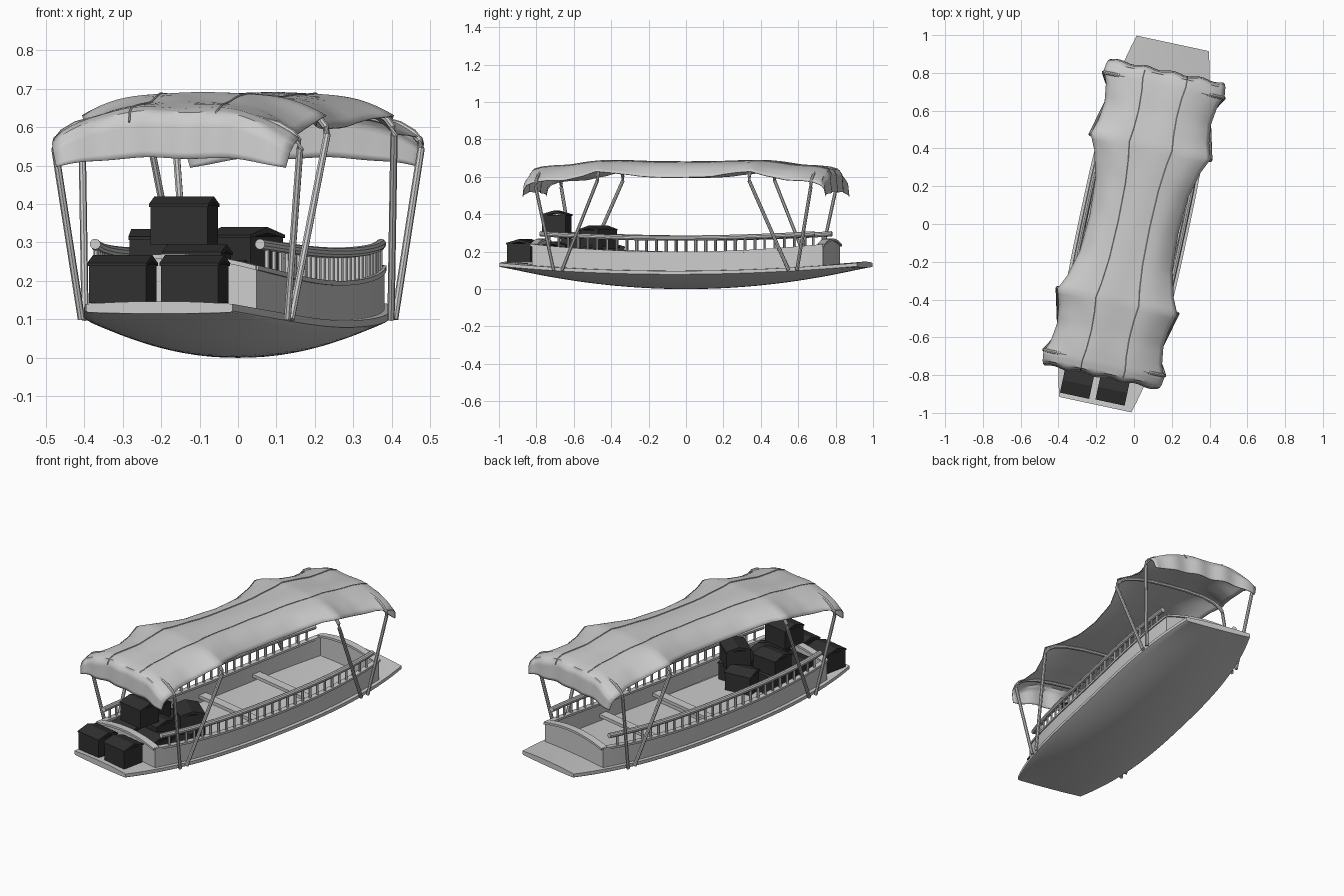
import bpy, bmesh, math, random
from mathutils import Matrix, Vector

if "Cube" in bpy.data.objects:
    bpy.data.objects.remove(bpy.data.objects["Cube"])

random.seed(4)
HEADING = math.radians(-12.1)   # the boat lies turned in plan
L = 0.978                       # half length
dark = bpy.data.materials.new("crate_dark")
dark.diffuse_color = (0.03, 0.03, 0.03, 1)
dark.use_nodes = True
dark.node_tree.nodes["Principled BSDF"].inputs["Base Color"].default_value = dark.diffuse_color


def finish(name, bm, smooth=True, mat=None):
    bmesh.ops.recalc_face_normals(bm, faces=bm.faces)
    me = bpy.data.meshes.new(name)
    bm.to_mesh(me)
    bm.free()
    ob = bpy.data.objects.new(name, me)
    bpy.context.collection.objects.link(ob)
    ob.rotation_euler.z = HEADING
    if mat:
        me.materials.append(mat)
    if smooth:
        bpy.context.view_layer.objects.active = ob
        ob.select_set(True)
        bpy.ops.object.shade_smooth_by_angle(angle=math.radians(35))
        ob.select_set(False)
    return ob


def loft(name, rings, closed=True, smooth=True):
    bm = bmesh.new()
    vs = [[bm.verts.new(p) for p in r] for r in rings]
    n = len(rings[0])
    for a, b in zip(vs, vs[1:]):
        for i in range(n if closed else n - 1):
            j = (i + 1) % n
            bm.faces.new((a[i], a[j], b[j], b[i]))
    if closed:
        bm.faces.new(vs[0])
        bm.faces.new(vs[-1])
    return finish(name, bm, smooth)


def tube(name, pts, r, sides=8):
    pts = [Vector(p) for p in pts]
    rings = []
    for i, p in enumerate(pts):
        d = (pts[min(i + 1, len(pts) - 1)] - pts[max(i - 1, 0)]).normalized()
        q = d.to_track_quat('Z', 'X')
        rings.append([p + q @ Vector((r * math.cos(a), r * math.sin(a), 0))
                      for a in [2 * math.pi * k / sides for k in range(sides)]])
    return loft(name, rings)


def span(a, b, n):
    return [a + (b - a) * i / n for i in range(n + 1)]


def width(v):
    return 0.29 - 0.095 * abs(v / L) ** 3


def rim(v):
    return 0.075 + 0.043 * (v / L) ** 2


def wall_top(v):
    return 0.188 + 0.04 * (v / 0.79) ** 2


# Hull: rounded bottom and arched deck
rings = []
for v in span(-L, L, 36):
    w, k, z = width(v), 0.115 * (v / L) ** 2, rim(v)
    S = span(-1, 1, 20)
    low = [(s * (w - 0.006), v, k + (z - k) * abs(s) ** 2.2) for s in S]
    top = [(s * w, v, z + 0.022 + 0.007 * (1 - s * s)) for s in reversed(S)]
    rings.append(low + [(w, v, z + 0.004)] + top + [(-w, v, z + 0.004)])
loft("hull", rings)

# Side walls, mouldings, rails and balusters
for side, tag in ((-1, "left"), (1, "right")):
    def strip(name, v1, inset, outset, lo, hi):
        loft(name, [[(side * (width(v) - 0.02 - inset), v, lo(v)),
                     (side * (width(v) - 0.02 + outset), v, lo(v)),
                     (side * (width(v) - 0.02 + outset), v, hi(v)),
                     (side * (width(v) - 0.02 - inset), v, hi(v))]
                    for v in span(-v1, v1, 32)])
    strip(tag + "_wall", 0.79, 0.018, 0, lambda v: rim(v) + 0.01, wall_top)
    strip(tag + "_wall_cap", 0.795, 0.024, 0.006, wall_top, lambda v: wall_top(v) + 0.012)

    def rail(v):
        return 0.273 + 0.022 * (v / 0.74) ** 2
    tube(tag + "_rail", [(side * (width(v) - 0.028), v, rail(v)) for v in span(-0.75, 0.75, 28)], 0.014, 10)
    for i, v in enumerate(span(-0.7, 0.7, 26)):
        u = side * (width(v) - 0.028)
        tube(f"{tag}_baluster_{i}", [(u, v, wall_top(v)), (u, v, rail(v))], 0.007, 6)

# Arched bulkheads at both ends
for e, tag in ((-1, "front"), (1, "back")):
    hw = width(0.79) - 0.02
    for nm, a, b, lo, hi in (("_bulkhead", 0.775, 0.795, None, 0), ("_bulkhead_cap", 0.765, 0.805, 0, 0.012)):
        rings = []
        for s in span(-1, 1, 16):
            arch = wall_top(0.79) + 0.03 * (1 - s * s)
            z0 = 0.125 if lo is None else arch + lo
            rings.append([(s * hw, e * a, z0), (s * hw, e * b, z0),
                          (s * hw, e * b, arch + hi), (s * hw, e * a, arch + hi)])
        loft(tag + nm, rings)


# Boards across the floor
def box(name, c, size, turn=0.0):
    bm = bmesh.new()
    m = Matrix.Translation(c) @ Matrix.Rotation(turn, 4, 'Z') @ Matrix.Diagonal((*size, 1))
    bmesh.ops.create_cube(bm, size=1, matrix=m)
    return finish(name, bm, False)


box("floor_panel", (0, -0.22, 0.115), (0.42, 0.44, 0.02))
for i, v in enumerate((-0.02, 0.36)):
    box(f"cross_board_{i}", (0, v, 0.135), (0.50, 0.05, 0.018))

# Canopy hoops: base v, top v, bend height, crown height
for e, tag in ((-1, "front"), (1, "back")):
    for nm, vb, vt, zb, zc in (("inner", 0.62, 0.415, 0.58, 0.675), ("outer", 0.665, 0.752, 0.545, 0.635)):
        d = zc - zb
        half = [(0.274, vb, 0.10), (0.326, vt, zb), (0.322, vt, zb + 0.22 * d),
                (0.305, vt, zb + 0.45 * d), (0.27, vt, zb + 0.68 * d),
                (0.2, vt, zb + 0.88 * d), (0.1, vt, zc - 0.002)]
        pts = [(-u, e * v, z) for u, v, z in half] + [(0, e * vt, zc)]
        pts += [(u, e * v, z) for u, v, z in reversed(half)]
        tube(f"{tag}_{nm}_hoop", pts, 0.0095)

# Cloth canopy: distance along, half width, centre height, edge height
KEYS = [(0, 0.24, 0.682, 0.597), (0.2, 0.252, 0.684, 0.605), (0.34, 0.288, 0.688, 0.625),
        (0.42, 0.325, 0.690, 0.632), (0.50, 0.30, 0.681, 0.605), (0.6, 0.288, 0.668, 0.585),
        (0.7, 0.302, 0.660, 0.580), (0.765, 0.327, 0.652, 0.570), (0.805, 0.322, 0.641, 0.555),
        (0.822, 0.315, 0.615, 0.535), (0.826, 0.31, 0.57, 0.515), (0.83, 0.305, 0.52, 0.495)]
stations = []
for a, b in zip(KEYS, KEYS[1:]):
    for f in (0, 0.33, 0.67):
        stations.append([x + (y - x) * f for x, y in zip(a, b)])
stations.append(list(KEYS[-1]))
stations = [[-k[0]] + k[1:] for k in reversed(stations[1:])] + stations
rings = []
for v, w, zc, ze in stations:
    row = []
    for s in span(-1, 1, 28):
        sag = 0.003 * math.sin(9 * s + 11 * v) * math.sin(14 * v)
        flare = 0.006 * math.sin(13 * s) if abs(v) > 0.81 else 0
        row.append((s * w, v + flare, zc + (ze - zc) * abs(s) ** 3.2 + sag))
    rings.append(row)
cloth = loft("canopy", rings, closed=False)
mod = cloth.modifiers.new("thickness", 'SOLIDIFY')
mod.thickness = 0.004
# Canopy seams
for i, s in enumerate((-0.36, 0.36)):
    tube(f"canopy_seam_{i}", [(s * w, v, zc + (ze - zc) * abs(s) ** 3.2 + 0.001 +
         0.003 * math.sin(9 * s + 11 * v) * math.sin(14 * v)) for v, w, zc, ze in stations[6:-6]], 0.003, 5)


# Crates with low gabled lids
def crate(name, u, v, z, turn=0.0, w=0.158, d=0.13, h=0.125):
    bm = bmesh.new()
    m = Matrix.Translation((u, v, z)) @ Matrix.Rotation(turn, 4, 'Z')

    def prism(x, prof):
        ends = [[bm.verts.new(m @ Vector((sx * x, y, zz))) for y, zz in prof] for sx in (-1, 1)]
        n = len(prof)
        bm.faces.new(ends[0])
        bm.faces.new(ends[1])
        for i in range(n):
            bm.faces.new((ends[0][i], ends[0][(i + 1) % n], ends[1][(i + 1) % n], ends[1][i]))
    a, e = d / 2, h - 0.024
    prism(w / 2 - 0.003, [(-a, 0), (a, 0), (a, e), (-a, e)])
    prism(w / 2, [(-a - 0.004, e - 0.004), (0, e + 0.008), (a + 0.004, e - 0.004),
                  (a + 0.004, e + 0.004), (0, h), (-a - 0.004, e + 0.004)])
    finish(name, bm, False, dark)


for i, c in enumerate([(-0.117, -0.886, 0.142), (0.074, -0.882, 0.142),
                       (-0.09, -0.69, 0.13), (0.09, -0.69, 0.13),
                       (0.008, -0.705, 0.295), (-0.09, -0.53, 0.21, 0.1),
                       (0.115, -0.455, 0.215, -0.5), (0.02, -0.6, 0.17),
                       (-0.1, -0.52, 0.118), (0.11, -0.47, 0.118, 0.2),
                       (0.0, -0.41, 0.122, 0.3)]):
    crate(f"crate_{i}", *c)
